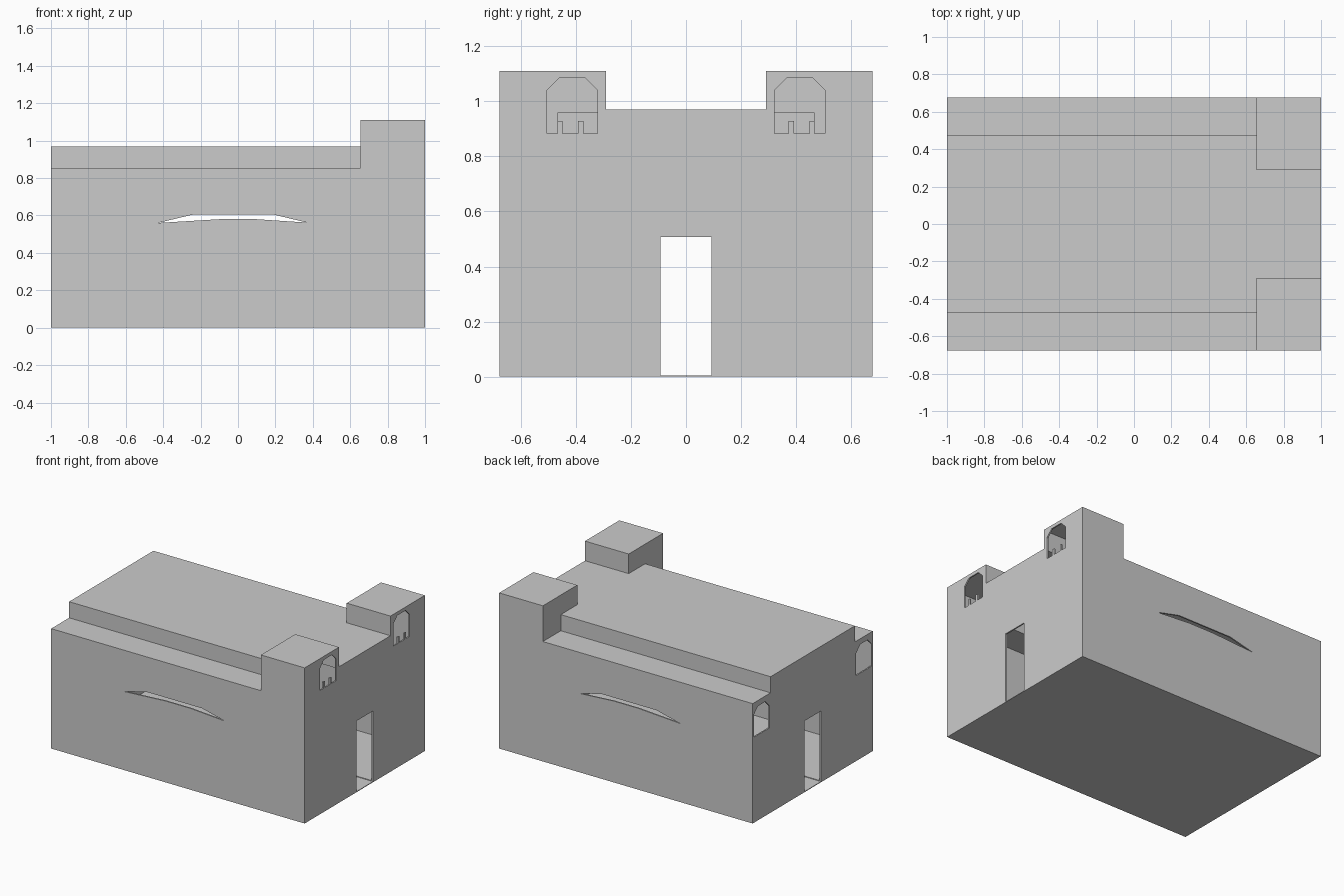
import bpy, bmesh

if "Cube" in bpy.data.objects:
    bpy.data.objects.remove(bpy.data.objects["Cube"])

T = 0.01  # wall thickness


def prism(name, pts, axis, lo, hi):
    """Extrude a 2D outline along x (pts are y,z) or along y (pts are x,z)."""
    bm = bmesh.new()
    place = (lambda p, d: (d, p[0], p[1])) if axis == 'x' else (lambda p, d: (p[0], d, p[1]))
    a = [bm.verts.new(place(p, lo)) for p in pts]
    b = [bm.verts.new(place(p, hi)) for p in pts]
    n = len(pts)
    bm.faces.new(a)
    bm.faces.new(b)
    for i in range(n):
        j = (i + 1) % n
        bm.faces.new((a[i], a[j], b[j], b[i]))
    bmesh.ops.recalc_face_normals(bm, faces=bm.faces)
    me = bpy.data.meshes.new(name)
    bm.to_mesh(me)
    bm.free()
    ob = bpy.data.objects.new(name, me)
    bpy.context.collection.objects.link(ob)
    return ob


def combine(target, tool, op):
    m = target.modifiers.new(op.lower(), 'BOOLEAN')
    m.operation, m.solver, m.object = op, 'EXACT', tool
    bpy.context.view_layer.objects.active = target
    bpy.ops.object.modifier_apply(modifier=m.name)
    bpy.data.objects.remove(tool)


def rect(u0, v0, u1, v1):
    return [(u0, v0), (u1, v0), (u1, v1), (u0, v1)]


def hall_outline(t):
    """Stepped roof cross-section, inset by t."""
    half = [(0.677 - t, t), (0.677 - t, 0.855 - t), (0.475 - t, 0.855 - t), (0.475 - t, 0.97 - t)]
    return half + [(-y, z) for y, z in reversed(half)]


def window(sign, y0, y1, z0, z1, teeth=()):
    """Chamfer-topped window, optionally with small teeth along the sill."""
    pts = [(y0, z0)]
    for a, b in teeth:
        pts += [(a, z0), (a, z0 + 0.045), (b, z0 + 0.045), (b, z0)]
    pts += [(y1, z0), (y1, z1 - 0.045), (y1 - 0.045, z1), (y0 + 0.045, z1), (y0, z1 - 0.045)]
    return [(sign * y, z) for y, z in pts]


# Outer body and the two corner towers
building = prism("building", hall_outline(0), 'x', -1, 1)
for s in (-1, 1):
    tower = prism("tower", rect(s * 0.29, 0.5, s * 0.677, 1.11), 'x', 0.655, 1)
    combine(building, tower, 'UNION')

# Hollow interior
combine(building, prism("hall_space", hall_outline(T), 'x', -1 + T, 1 - T), 'DIFFERENCE')
for s in (-1, 1):
    space = prism("tower_space", rect(s * (0.29 + T), 0.6, s * (0.677 - T), 1.11 - T),
                  'x', 0.655 + T, 1 - T)
    combine(building, space, 'DIFFERENCE')

# Doorways at both ends
combine(building, prism("doorway", rect(-0.093, 0.005, 0.093, 0.508), 'x', -1.1, 1.1), 'DIFFERENCE')

# Tower windows with sill teeth, and plain windows in the rear wall
for s in (-1, 1):
    front = window(s, 0.322, 0.505, 0.883, 1.085, ((0.373, 0.393), (0.449, 0.466)))
    combine(building, prism("tower_window", front, 'x', 0.95, 1.05), 'DIFFERENCE')
    rear = window(s, 0.49, 0.664, 0.61, 0.815)
    combine(building, prism("rear_window", rear, 'x', -1.05, -0.95), 'DIFFERENCE')

# Curved slit in both long walls
slit = [(-0.43, 0.56), (-0.24, 0.605), (0.19, 0.605), (0.37, 0.562),
        (0.1, 0.58), (-0.1, 0.58)]
combine(building, prism("slit", slit, 'y', -0.8, 0.8), 'DIFFERENCE')
